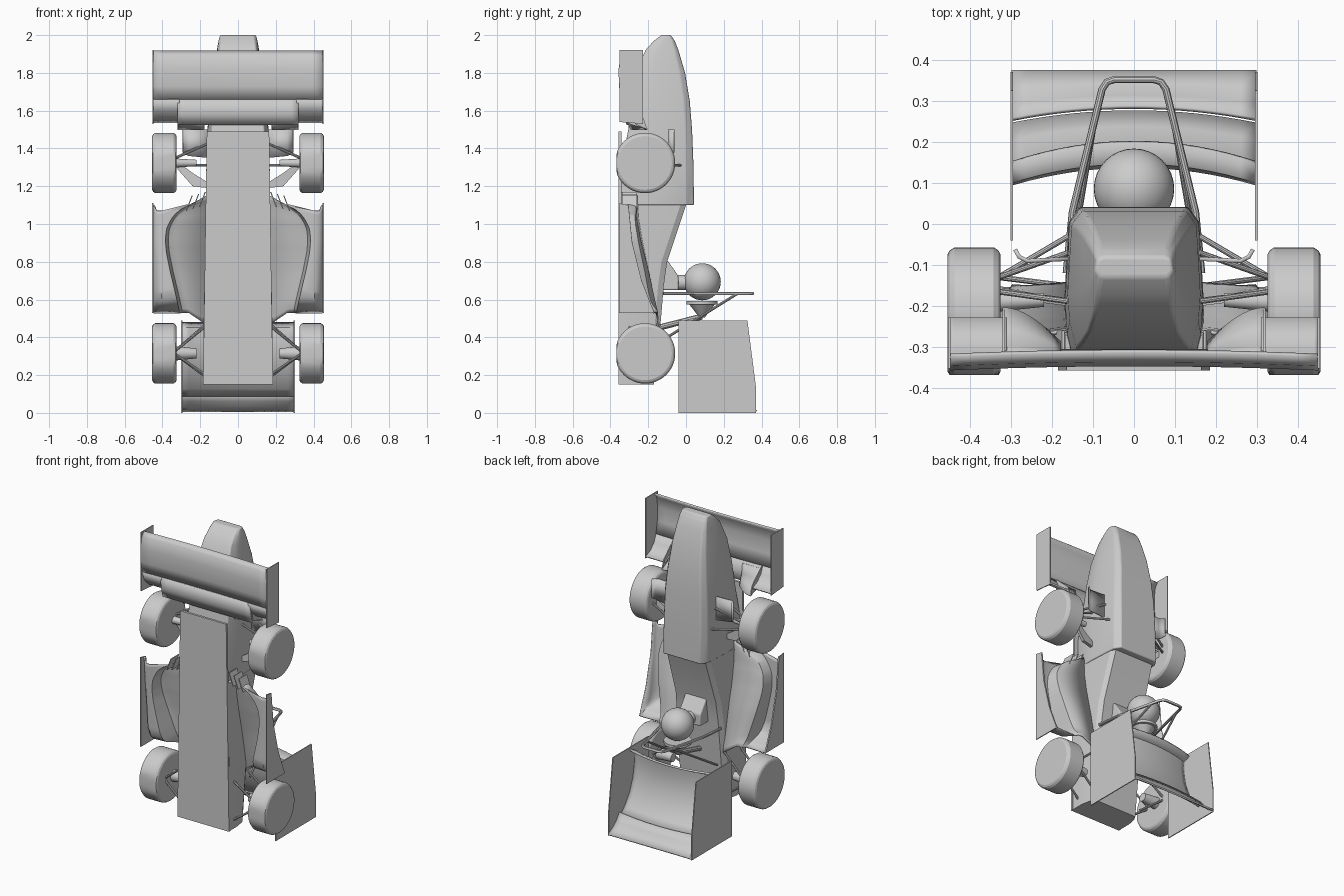
import bpy, bmesh, math
from mathutils import Vector

if "Cube" in bpy.data.objects:
    bpy.data.objects.remove(bpy.data.objects["Cube"], do_unlink=True)

grey = bpy.data.materials.new("plain_grey")
grey.use_nodes = True
grey.diffuse_color = (0.6, 0.6, 0.6, 1)
grey.node_tree.nodes["Principled BSDF"].inputs["Base Color"].default_value = (0.6, 0.6, 0.6, 1)


def finish(name, bm, angle=35, thick=0, bevel=0):
    bmesh.ops.recalc_face_normals(bm, faces=bm.faces)
    me = bpy.data.meshes.new(name)
    bm.to_mesh(me)
    bm.free()
    ob = bpy.data.objects.new(name, me)
    bpy.context.collection.objects.link(ob)
    me.materials.append(grey)
    if thick:
        mod = ob.modifiers.new("thickness", "SOLIDIFY")
        mod.thickness, mod.offset = thick, 0
    if bevel:
        mod = ob.modifiers.new("rounding", "BEVEL")
        mod.width, mod.segments, mod.angle_limit = bevel, 3, math.radians(25)
    bpy.ops.object.select_all(action="DESELECT")
    ob.select_set(True)
    bpy.context.view_layer.objects.active = ob
    bpy.ops.object.shade_smooth_by_angle(angle=math.radians(angle))
    return ob


def loft(name, rows, closed=True, **kw):
    """Skin rows of points; closed rows become a capped solid."""
    bm = bmesh.new()
    vs = [[bm.verts.new(p) for p in row] for row in rows]
    n = len(rows[0])
    for a, b in zip(vs, vs[1:]):
        for i in range(n if closed else n - 1):
            j = (i + 1) % n
            bm.faces.new((a[i], a[j], b[j], b[i]))
    if closed:
        bm.faces.new(vs[0])
        bm.faces.new(vs[-1])
    return finish(name, bm, **kw)


def plate(name, x, outline, width=0.006, **kw):
    """Side profile given as (y, z), extruded across x."""
    return loft(name, [[(x + d, y, z) for y, z in outline] for d in (-width / 2, width / 2)], **kw)


def rod(name, path, radius=0.006, tip=None, sides=10):
    """Round bar along a path, made from one ring per point."""
    pts = [Vector(p) for p in path]
    rows, u = [], None
    for i, p in enumerate(pts):
        t = (pts[min(i + 1, len(pts) - 1)] - pts[max(i - 1, 0)]).normalized()
        u = t.orthogonal().normalized() if u is None else (u - t * u.dot(t)).normalized()
        v = t.cross(u)
        r = radius + ((tip or radius) - radius) * i / (len(pts) - 1)
        rows.append([p + r * (u * math.cos(k * math.tau / sides) + v * math.sin(k * math.tau / sides))
                     for k in range(sides)])
    return loft(name, rows)


def lerp(table, z):
    """Look-up in a list of (z, value), z falling."""
    for (za, a), (zb, b) in zip(table, table[1:]):
        if z >= zb:
            t = min(1, max(0, (za - z) / (za - zb)))
            return a + (b - a) * t
    return table[-1][1]


def wing(name, x0, x1, profile, lift=(0, 0), thick=0.01):
    """Curved sheet over a (y, z) profile; lift is the mid-span arch at its two edges."""
    rows = []
    n = len(profile) - 1
    for i in range(17):
        x = x0 + (x1 - x0) * i / 16
        arch = 1 - (x / max(abs(x0), abs(x1))) ** 2
        rows.append([(x, y + arch * (lift[0] + (lift[1] - lift[0]) * k / n), z)
                     for k, (y, z) in enumerate(profile)])
    return loft(name, rows, closed=False, thick=thick, angle=50)


# Nose shell
def nose_ring(z, low, high, w):
    h = high - low
    half = [(0.78 * w, high), (0.94 * w, high - 0.1 * h), (w, high - 0.6 * h),
            (0.97 * w, low + 0.2 * h), (0.86 * w, low)]
    return [(x, y, z) for x, y in half] + [(-x, y, z) for x, y in reversed(half)]


nose = [(2.0, -0.13, -0.08, 0.095), (1.97, -0.17, -0.06, 0.103), (1.92, -0.215, -0.04, 0.112),
        (1.8, -0.265, -0.005, 0.13), (1.65, -0.29, 0.02, 0.148), (1.5, -0.305, 0.032, 0.162),
        (1.3, -0.345, 0.04, 0.168), (1.1, -0.345, 0.042, 0.17)]
loft("nose_shell", [nose_ring(*s) for s in nose], bevel=0.008)

# Main tub with a sloping deck behind the nose
tub = []
for z, deck, w in [(1.1, 0, 0.168), (0.8, -0.1, 0.174), (0.67, -0.118, 0.178), (0.47, -0.135, 0.182),
                   (0.15, -0.17, 0.182)]:
    half = [(w, -0.345), (w, -0.26), (w - 0.012, deck - 0.03), (w - 0.03, deck)]
    tub.append([(x, y, z) for x, y in half] + [(-x, y, z) for x, y in reversed(half)])
loft("main_tub", tub, angle=20)

# Flat floor, tapering toward the nose
loft("floor_plate", [[(-w, -0.357, z), (w, -0.357, z), (w, -0.342, z), (-w, -0.342, z)]
                     for z, w in ((0.15, 0.185), (1.49, 0.165))])

# Driver and intake
plate("driver_torso", 0, [(-0.14, 0.65), (-0.04, 0.65), (-0.04, 0.725), (-0.1, 0.81), (-0.14, 0.81)],
      0.15, bevel=0.008)
rod("driver_neck", [(0, -0.06, 0.69), (0, 0.02, 0.69)], 0.04, sides=20)
bm = bmesh.new()
bmesh.ops.create_uvsphere(bm, u_segments=32, v_segments=20, radius=0.098)
bmesh.ops.translate(bm, verts=bm.verts, vec=(0, 0.086, 0.694))
finish("driver_helmet", bm)
rod("intake_ring", [(0, 0.085, 0.575), (0, 0.085, 0.592)], 0.083, sides=24)
rod("intake_funnel", [(0, 0.085, 0.575), (0, 0.085, 0.505)], 0.068, 0.014, sides=24)
rod("intake_pipe", [(0, 0.085, 0.51), (0, -0.15, 0.45)], 0.016)

# Roll hoop
side = [(0.165, -0.12), (0.15, 0.03), (0.078, 0.328), (0.066, 0.346), (0.048, 0.352)]
rod("roll_hoop", [(x, y, 0.632) for x, y in side] + [(-x, y, 0.632) for x, y in reversed(side)], 0.009)

# Rear wing
main = [(0.15, 0.475), (0.105, 0.45), (0.1, 0.38), (0.115, 0.29), (0.15, 0.2), (0.2, 0.13), (0.243, 0.09)]
wing("rear_wing_main", -0.298, 0.298, main, lift=(0.05, 0.03), thick=0.012)
wing("rear_wing_flap", -0.298, 0.298, [(0.255, 0.11), (0.29, 0.065), (0.33, 0.033), (0.373, 0.008)],
     lift=(0.03, 0))

# Front wing
wing("front_wing_main", -0.45, 0.45, [(-0.32, 1.915), (-0.342, 1.89), (-0.352, 1.82), (-0.35, 1.73),
                                      (-0.335, 1.65)], lift=(0.01, 0.01))
wing("front_wing_rear", -0.32, 0.32, [(-0.335, 1.66), (-0.325, 1.58), (-0.31, 1.525)])

pod_curve = [(1.1, 0.27), (1.07, 0.32), (1.03, 0.355), (0.98, 0.38), (0.92, 0.388), (0.85, 0.382),
             (0.75, 0.362), (0.65, 0.338), (0.53, 0.31)]
pod_top = [(1.1, -0.262), (1.0, -0.255), (0.9, -0.235), (0.75, -0.195), (0.53, -0.145)]
pod_floor = [(1.1, -0.335), (0.64, -0.322), (0.58, -0.3), (0.53, -0.17)]
pod_rim = [(1.1, -0.305), (0.9, -0.285), (0.7, -0.235), (0.53, -0.168)]

for s, label in ((1, "left"), (-1, "right")):
    def m(*pts):
        return [(s * x, y, z) for x, y, z in pts]

    plate(label + "_rear_endplate", s * 0.298,
          [(-0.04, 0), (-0.04, 0.49), (0.325, 0.49), (0.37, 0.14), (0.37, 0)])
    rod(label + "_hoop_brace", m((0.093, 0.27, 0.63), (0.155, -0.1, 0.4)), 0.007)

    # Front wing end plates and flaps; the inner flap sinks toward the nose
    plate(label + "_front_endplate", s * 0.45,
          [(-0.352, 1.54), (-0.352, 1.92), (-0.228, 1.92), (-0.228, 1.53)])
    wing(label + "_outer_flap", s * 0.31, s * 0.448,
         [(-0.34, 1.66), (-0.315, 1.6), (-0.275, 1.56), (-0.23, 1.54)])
    rows = []
    for k in range(9):
        t = math.sin(k / 8 * math.pi / 2)
        rows.append(m(*[(0.18 + 0.14 * k / 8, -0.325 + (y + 0.325) * (0.3 + 0.7 * t), z) for y, z in
                        ((-0.325, 1.63), (-0.3, 1.57), (-0.26, 1.53), (-0.205, 1.5))]))
    loft(label + "_inner_flap", rows, closed=False, thick=0.008, angle=50)
    plate(label + "_flap_fin", s * 0.317, [(-0.335, 1.66), (-0.225, 1.56), (-0.205, 1.5), (-0.3, 1.53)])

    # Side pod tunnel with a sheer curved wall, and a channel sweeping up to the end plate
    rows = []
    for k in range(28):
        t = k / 27
        z = 1.1 - 0.57 * t
        xr, top, low, rim = (lerp(c, z) for c in (pod_curve, pod_top, pod_floor, pod_rim))
        top, inner = max(top, low), 1.15 - 0.685 * t
        dip = z - 0.03 * (1 - t)
        rows.append(m((0.165, top, inner), (xr - 0.05, top - 0.008, z + 0.02 * (1 - t)),
                      (xr - 0.015, top * 0.8 + low * 0.2, z), (xr, low, z), (0.405, low, dip),
                      (0.43, low * 0.8 + rim * 0.2, dip), (0.445, (low + rim) / 2, z), (0.45, rim, z)))
    loft(label + "_side_pod", rows, closed=False, thick=0.008, angle=40)
    plate(label + "_pod_endplate", s * 0.451,
          [(-0.355, 0.53), (-0.355, 1.11)] + [(y, z) for z, y in pod_rim])
    for k in range(3):
        x, z = 0.2 + 0.035 * k, 1.09 - 0.01 * k
        loft(label + "_pod_vane", [m((x + d, -0.34, z), (x + d, -0.26, z), (x + d - 0.03, -0.26, z + 0.08),
                                     (x + d - 0.03, -0.34, z + 0.08)) for d in (0, 0.006)])

    # Wheels with a flattened contact patch
    for end, zc, hub in (("front", 1.323, 0.024), ("rear", 0.315, 0.038)):
        rows = []
        for x, r in ((0.325, 0.142), (0.33, 0.152), (0.342, 0.16), (0.438, 0.16), (0.45, 0.152), (0.455, 0.142)):
            ring = [(math.cos(a * math.tau / 48) * r, math.sin(a * math.tau / 48) * r) for a in range(48)]
            rows.append([(s * x, max(-0.368, -0.217 + a), zc + b) for a, b in ring])
        loft(f"{label}_{end}_wheel", rows, angle=20)
        rod(f"{label}_{end}_hub", m((0.335, -0.19, zc), (0.22, -0.185, zc)), hub, hub * 0.7, sides=16)

    # Suspension arms: inner end, outer end
    arms = [((0.16, -0.03, 1.31), (0.33, -0.13, 1.31)), ((0.16, -0.07, 1.43), (0.33, -0.13, 1.35)),
            ((0.15, -0.19, 1.43), (0.33, -0.165, 1.35)),
            ((0.17, -0.15, 0.47), (0.33, -0.13, 0.33)), ((0.17, -0.15, 0.19), (0.33, -0.13, 0.31)),
            ((0.17, -0.3, 0.46), (0.33, -0.27, 0.33)), ((0.17, -0.3, 0.2), (0.33, -0.27, 0.31))]
    for a, b in arms:
        rod(label + "_suspension_arm", m(a, b), 0.007)
    loft(label + "_lower_arm", [m((x, y, z), (x, y + 0.02, z), (x, y + 0.02, z + h), (x, y, z + h))
                                for x, y, z, h in ((0.16, -0.2, 1.19, 0.03), (0.24, -0.19, 1.2, 0.07),
                                                   (0.32, -0.175, 1.29, 0.04))])

    # Small curved winglet beside the nose
    loft(label + "_winglet", [m((x, y, 1.5), (x, y, z)) for x, y, z in
                              ((0.16, -0.085, 1.35), (0.26, -0.09, 1.36), (0.28, -0.08, 1.37),
                               (0.29, -0.062, 1.38))], closed=False, thick=0.01)
